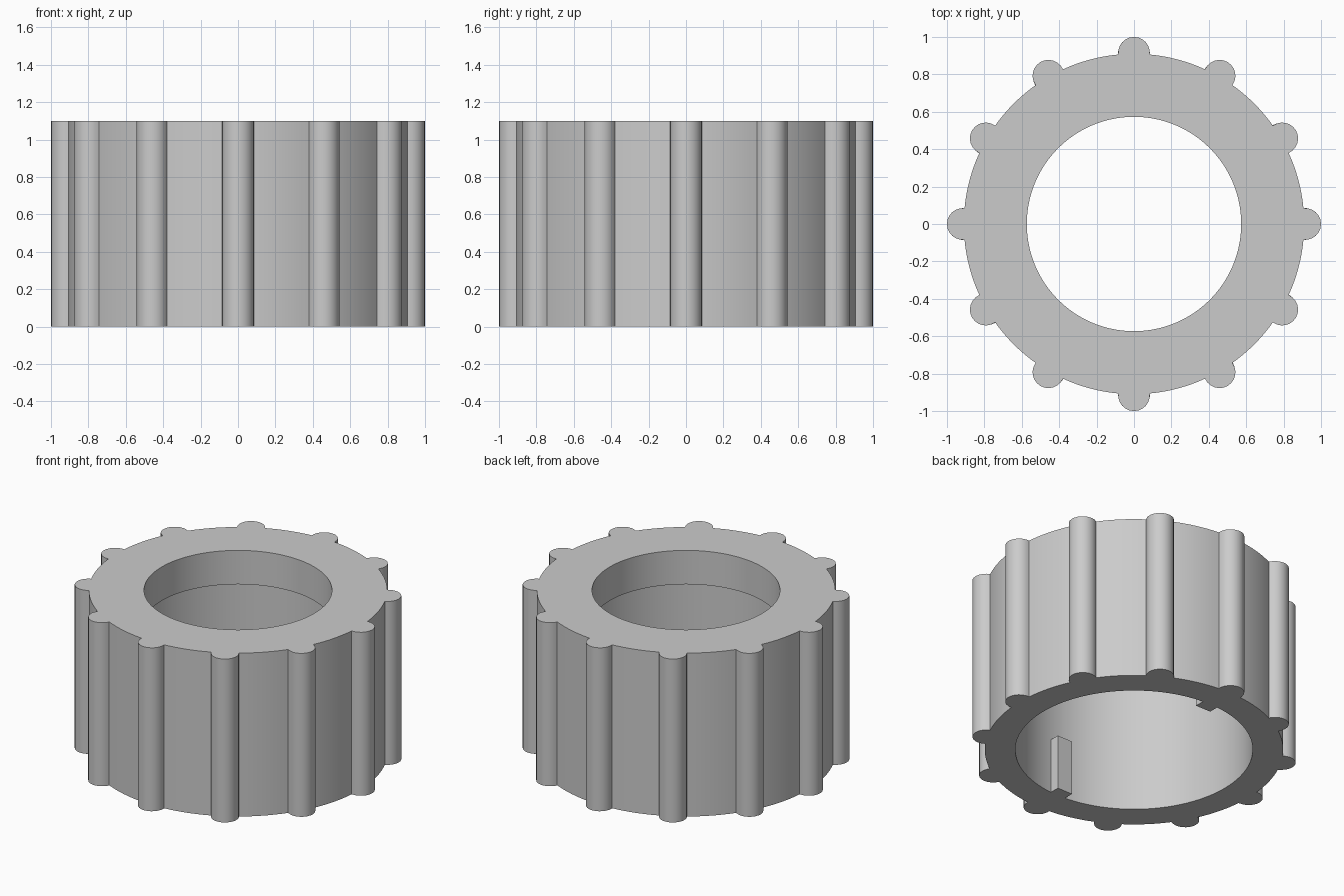
import bpy, bmesh, math
from mathutils import Matrix, Vector

cube = bpy.data.objects.get("Cube")
if cube:
    bpy.data.objects.remove(cube, do_unlink=True)

HEIGHT = 1.1
BODY_R = 0.91        # outer wall
RIB_R = 0.085        # grip rib
RIB_D = 0.915        # rib centre distance
LIP_R = 0.573        # narrow opening at the top
BORE_R = 0.724       # wide bore below the lip
LIP_Z = 0.872        # underside of the lip
RIBS = 12
RIB_SEGS, WALL_SEGS = 12, 8

grey = bpy.data.materials.new("plain grey")
grey.use_nodes = True
colour = (0.6, 0.6, 0.6, 1)
grey.diffuse_color = colour
grey.node_tree.nodes["Principled BSDF"].inputs["Base Color"].default_value = colour


def make_object(name, bm):
    bmesh.ops.recalc_face_normals(bm, faces=bm.faces)
    mesh = bpy.data.meshes.new(name)
    bm.to_mesh(mesh)
    bm.free()
    mesh.materials.append(grey)
    obj = bpy.data.objects.new(name, mesh)
    bpy.context.collection.objects.link(obj)
    return obj


def outer_outline():
    """Round wall with half-buried round ribs, as one closed outline."""
    cx = (RIB_D**2 + BODY_R**2 - RIB_R**2) / (2 * RIB_D)
    cy = math.sqrt(BODY_R**2 - cx**2)
    rib_half = math.atan2(cy, cx - RIB_D)
    wall_start = math.atan2(cy, cx)
    pitch = math.tau / RIBS
    sector = []
    for i in range(RIB_SEGS):
        a = rib_half * (2 * i / RIB_SEGS - 1)
        sector.append(Vector((RIB_D + RIB_R * math.cos(a), RIB_R * math.sin(a), 0)))
    for i in range(WALL_SEGS):
        a = wall_start + (pitch - 2 * wall_start) * i / WALL_SEGS
        sector.append(Vector((BODY_R * math.cos(a), BODY_R * math.sin(a), 0)))
    return [Matrix.Rotation(k * pitch, 3, "Z") @ p for k in range(RIBS) for p in sector]


def circle(radius, count):
    # Starts level with the first rib's edge so the loops line up
    start = -math.pi / RIBS * RIB_SEGS / (RIB_SEGS + WALL_SEGS)
    return [Vector((radius * math.cos(start + math.tau * i / count),
                    radius * math.sin(start + math.tau * i / count), 0))
            for i in range(count)]


# Ribbed ring: loops bridged around the wall section
outline = outer_outline()
n = len(outline)
lip, bore = circle(LIP_R, n), circle(BORE_R, n)
bm = bmesh.new()
section = [(outline, 0), (outline, HEIGHT), (lip, HEIGHT),
           (lip, LIP_Z), (bore, LIP_Z), (bore, 0)]
loops = [[bm.verts.new((p.x, p.y, z)) for p in pts] for pts, z in section]
for k, low in enumerate(loops):
    high = loops[(k + 1) % len(loops)]
    for i in range(n):
        j = (i + 1) % n
        bm.faces.new((low[i], low[j], high[j], high[i]))
ring = make_object("ribbed_ring", bm)
bpy.context.view_layer.objects.active = ring
ring.select_set(True)
bpy.ops.object.shade_smooth_by_angle(angle=math.radians(30))

# Two opposite locking tabs inside the bore
TAB_W, TAB_H, TAB_IN, TAB_OUT = 0.112, 0.37, 0.656, 0.728
for name, side in (("front_tab", -1), ("back_tab", 1)):
    bm = bmesh.new()
    bmesh.ops.create_cube(bm, size=1)
    bmesh.ops.scale(bm, vec=(TAB_W, TAB_OUT - TAB_IN, TAB_H), verts=bm.verts)
    bmesh.ops.translate(bm, vec=(0, side * (TAB_IN + TAB_OUT) / 2, TAB_H / 2), verts=bm.verts)
    make_object(name, bm)
